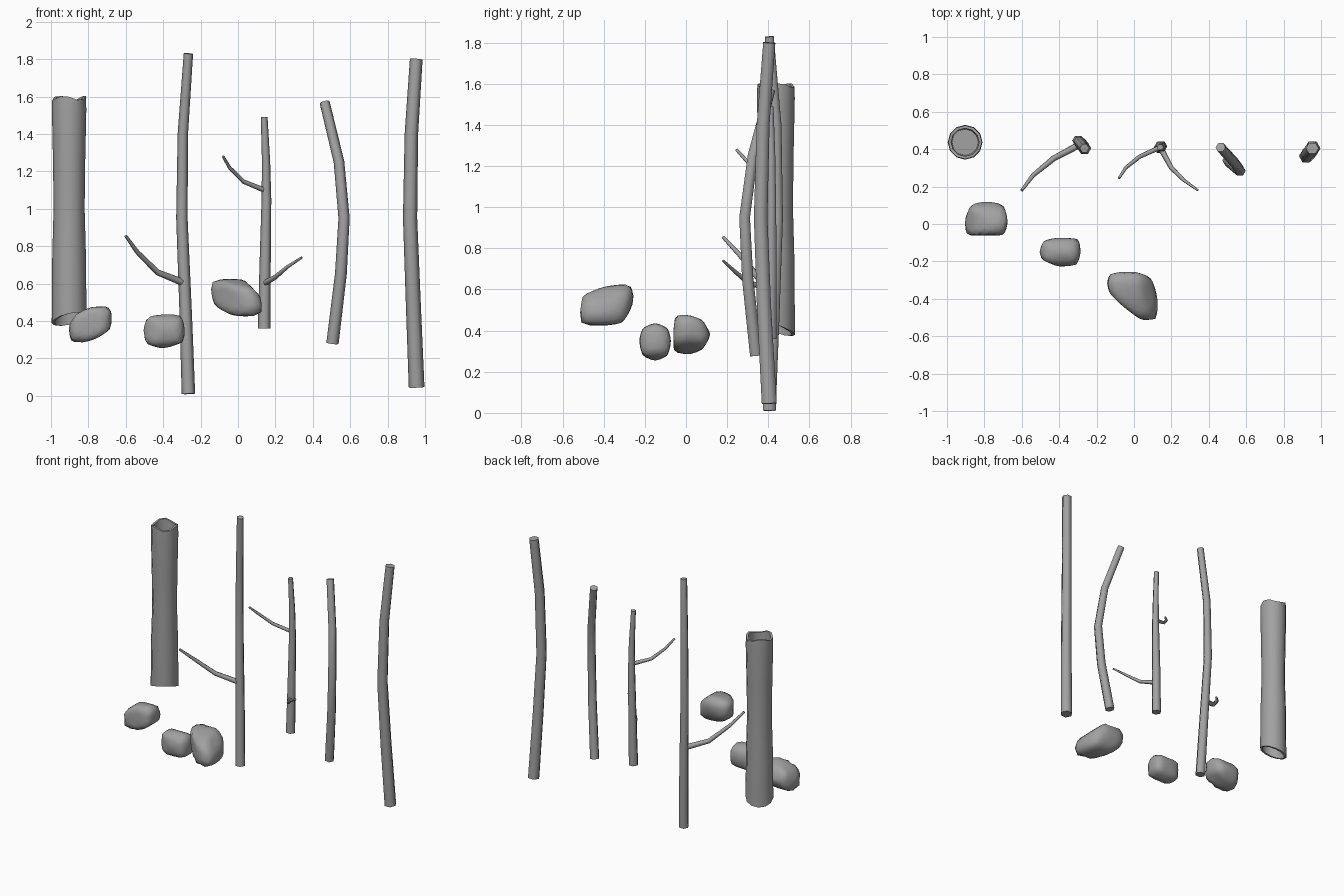
import bpy, bmesh, math
from mathutils import Vector

cube = bpy.data.objects.get("Cube")
if cube:
    bpy.data.objects.remove(cube, do_unlink=True)

GREY = (0.36, 0.36, 0.36, 1)
mat = bpy.data.materials.new("plain grey")
mat.use_nodes = True
mat.diffuse_color = GREY
mat.node_tree.nodes["Principled BSDF"].inputs["Base Color"].default_value = GREY


def finish(bm, name, angle):
    bmesh.ops.recalc_face_normals(bm, faces=bm.faces)
    mesh = bpy.data.meshes.new(name)
    bm.to_mesh(mesh)
    bm.free()
    mesh.materials.append(mat)
    obj = bpy.data.objects.new(name, mesh)
    bpy.context.collection.objects.link(obj)
    bpy.ops.object.select_all(action='DESELECT')
    obj.select_set(True)
    bpy.context.view_layer.objects.active = obj
    bpy.ops.object.shade_smooth_by_angle(angle=math.radians(angle))
    return obj


def skin(bm, rings):
    """Bridge successive vertex rings and cap both ends."""
    n = len(rings[0])
    for a, b in zip(rings, rings[1:]):
        for i in range(n):
            bm.faces.new((a[i], a[(i + 1) % n], b[(i + 1) % n], b[i]))
    bm.faces.new(rings[0])
    bm.faces.new(rings[-1])


def stick(name, path, r_start, r_end, sides=6):
    """Tapered tube along a bent path."""
    bm = bmesh.new()
    pts = [Vector(p) for p in path]
    rings = []
    for k, p in enumerate(pts):
        t = (pts[min(k + 1, len(pts) - 1)] - pts[max(k - 1, 0)]).normalized()
        u = Vector((0, 1, 0)).cross(t).normalized()
        v = t.cross(u)
        r = r_start + (r_end - r_start) * k / (len(pts) - 1)
        angles = [math.tau * i / sides for i in range(sides)]
        rings.append([bm.verts.new(p + r * (u * math.cos(a) + v * math.sin(a))) for a in angles])
    skin(bm, rings)
    return finish(bm, name, 65)


# Upright poles
stick("tall_branched_pole", [(-.265, .405, .01), (-.28, .425, .45), (-.3, .445, .95),
                             (-.295, .44, 1.4), (-.265, .405, 1.83)], .036, .025)
stick("short_branched_pole", [(.14, .41, .36), (.145, .415, .7), (.152, .415, 1.05),
                              (.15, .415, 1.25), (.14, .41, 1.49)], .034, .018)
stick("bent_pole", [(.505, .34, .28), (.55, .3, .65), (.567, .285, .95),
                    (.54, .325, 1.25), (.463, .41, 1.57)], .033, .027)
stick("right_end_pole", [(.955, .405, .045), (.937, .38, .5), (.92, .363, .95),
                         (.927, .375, 1.4), (.953, .405, 1.8)], .042, .034)

# Side branches
stick("tall_pole_branch", [(-.28, .43, .6), (-.43, .35, .66), (-.54, .26, .77),
                           (-.6, .18, .855)], .02, .008)
stick("short_pole_upper_branch", [(.14, .41, 1.1), (.03, .36, 1.145), (-.045, .3, 1.22),
                                  (-.08, .245, 1.28)], .014, .007)
stick("short_pole_lower_branch", [(.14, .41, .6), (.2, .3, .635), (.265, .235, .69),
                                  (.342, .18, .74)], .016, .006)


# Hollow log with uneven rims and recessed ends
def hollow_log():
    bm = bmesh.new()
    top = lambda a: 1.592 + .012 * math.sin(3 * a + 1)
    low = lambda a: .41 - .03 * math.sin(a) + .02 * math.cos(a)
    level = lambda z: (lambda a: z)
    profile = [(.07, level(.55)), (.078, low), (.093, low), (.09, level(.75)),
               (.083, level(1)), (.086, level(1.25)), (.092, level(1.53)),
               (.09, top), (.075, top), (.07, level(1.45))]
    angles = [math.tau * i / 12 for i in range(12)]
    skin(bm, [[bm.verts.new((-.903 + r * math.cos(a), .437 + r * math.sin(a), z(a)))
               for a in angles] for r, z in profile])
    return finish(bm, "hollow_log", 50)


hollow_log()


# Stones: a sphere carved by three outlines, given in hundredths
def stone(name, centre, front, side, top):
    c = Vector(centre)
    planes = []
    for (i, j), outline in (((0, 2), front), ((1, 2), side), ((0, 1), top)):
        mid = Vector((c[i], c[j]))
        loop = [Vector(p) / 100 - mid for p in outline]
        for p, q in zip(loop, loop[1:] + loop[:1]):
            edge = q - p
            n2 = Vector((edge.y, -edge.x)).normalized()
            dist = n2.dot(p)
            normal = Vector((0, 0, 0))
            normal[i], normal[j] = n2
            planes.append(normal / dist)
    bm = bmesh.new()
    bmesh.ops.create_icosphere(bm, subdivisions=3, radius=1)
    for v in bm.verts:
        d = v.co.normalized()
        pull = sum(max(0, n.dot(d)) ** 18 for n in planes) ** (1 / 18)
        v.co = c + d * 1.03 / pull
    return finish(bm, name, 80)


stone("left_stone", (-.79, .025, .385),
      [(-91, 37), (-86, 44), (-77, 48), (-69, 48), (-67, 43), (-68, 36), (-75, 31), (-84, 28), (-89, 29)],
      [(-7, 37), (-5, 47), (0, 48), (8, 45), (12, 38), (8, 31), (1, 28), (-6, 30)],
      [(-91, 1), (-87, 10), (-79, 13), (-70, 10), (-67, 1), (-70, -6), (-89, -6)])
stone("middle_stone", (-.4, -.15, .348),
      [(-51, 36), (-48, 42), (-39, 44), (-31, 43), (-28, 36), (-29, 29), (-40, 25), (-49, 28)],
      [(-23, 35), (-21, 41), (-15, 44), (-9, 41), (-7, 35), (-9, 28), (-15, 25), (-21, 28)],
      [(-51, -15), (-48, -9), (-40, -7), (-30, -8), (-28, -15), (-31, -22), (-40, -23), (-49, -19)])
stone("front_stone", (-.01, -.385, .53),
      [(-15, 54), (-14, 61), (-7, 63), (3, 62), (12, 53), (13, 45), (7, 42), (-3, 43), (-12, 48)],
      [(-52, 48), (-50, 57), (-41, 61), (-28, 63), (-25, 57), (-26, 52), (-31, 44), (-40, 42), (-51, 43)],
      [(-15, -31), (-12, -26), (0, -25), (9, -29), (14, -43), (12, -51), (5, -52), (-6, -44), (-13, -37)])
